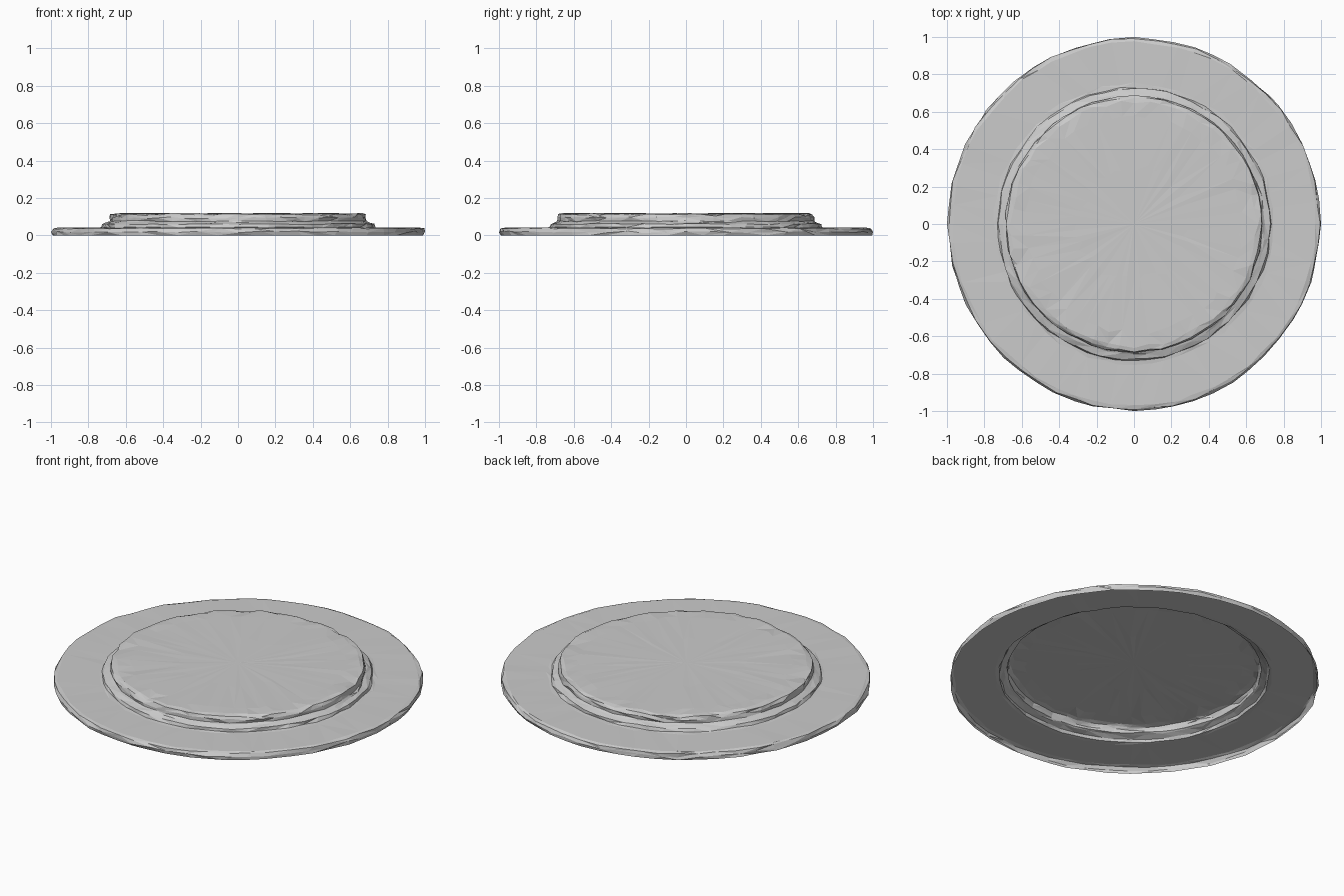
import bpy, math, random

if "Cube" in bpy.data.objects:
    bpy.data.objects.remove(bpy.data.objects["Cube"])

random.seed(7)
SIDES = 56

# Worn stone profile: radius, height, radius jitter, height jitter
PROFILE = [
    (0.993, 0.000, 0.006, 0.000),
    (0.995, 0.018, 0.005, 0.005),
    (0.990, 0.036, 0.007, 0.003),
    (0.972, 0.041, 0.008, 0.001),
    (0.750, 0.041, 0.008, 0.001),
    (0.730, 0.043, 0.006, 0.002),
    (0.724, 0.060, 0.006, 0.003),
    (0.698, 0.070, 0.005, 0.003),
    (0.685, 0.076, 0.005, 0.003),
    (0.686, 0.094, 0.005, 0.005),
    (0.679, 0.112, 0.006, 0.003),
    (0.655, 0.117, 0.010, 0.002),
    (0.580, 0.117, 0.015, 0.002),
    (0.300, 0.117, 0.030, 0.001),
]


def make_ring(r, z, dr, dz):
    pts = []
    for i in range(SIDES):
        a = 2 * math.pi * (i + random.uniform(-0.2, 0.2)) / SIDES
        if i % (SIDES // 4) == 0:
            a = 2 * math.pi * i / SIDES
        rr = r + random.uniform(-dr, dr)
        pts.append([rr * math.cos(a), rr * math.sin(a), z + random.uniform(-dz, dz)])
    return pts


rings = [make_ring(*p) for p in PROFILE]

# Keep the outermost diameter exact on both axes
for k in range(4):
    p = rings[1][k * SIDES // 4]
    s = 1 / math.hypot(p[0], p[1])
    p[0] *= s
    p[1] *= s

# Chips knocked out of the top rim
for i in random.sample(range(SIDES), 10):
    rings[10][i][2] -= 0.008
    rings[11][i][2] -= 0.006


def build_part(name, first, last, cap=False):
    part = rings[first:last + 1]
    verts = [p for ring in part for p in ring]
    faces = []
    for k in range(len(part) - 1):
        for i in range(SIDES):
            j = (i + 1) % SIDES
            a, b = k * SIDES, (k + 1) * SIDES
            quad = (a + i, a + j, b + j, b + i)
            # Alternate the split direction for a chiselled look
            if random.random() < 0.5:
                faces += [(quad[0], quad[1], quad[2]), (quad[0], quad[2], quad[3])]
            else:
                faces += [(quad[0], quad[1], quad[3]), (quad[1], quad[2], quad[3])]
    if cap:
        verts.append((0, 0, 0.117))
        a = (len(part) - 1) * SIDES
        faces += [(a + i, a + (i + 1) % SIDES, len(verts) - 1) for i in range(SIDES)]
    mesh = bpy.data.meshes.new(name)
    mesh.from_pydata(verts, [], faces)
    mesh.update()
    obj = bpy.data.objects.new(name, mesh)
    bpy.context.collection.objects.link(obj)


# Open-bottomed shell in three tiers that share their seams
build_part("base_slab", 0, 5)
build_part("middle_step", 5, 8)
build_part("top_platform", 8, len(rings) - 1, cap=True)
